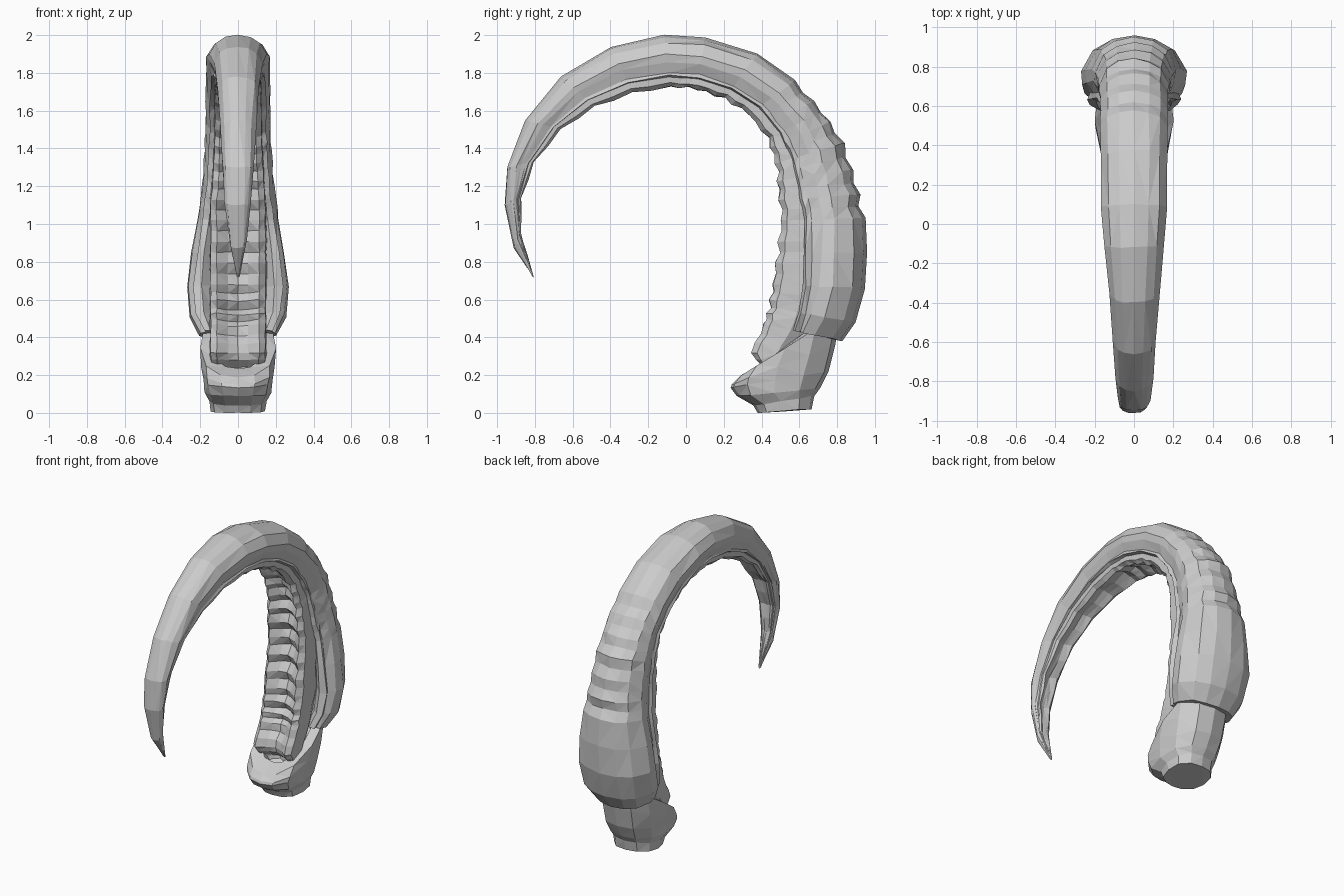
import bpy, bmesh, random
from mathutils import Vector

if "Cube" in bpy.data.objects:
    bpy.data.objects.remove(bpy.data.objects["Cube"])

random.seed(4)

# Claw stations: outer y, outer z, inner y, inner z, half width
CLAW = [
    (.83, .38, .41, .47, .205), (.90, .48, .43, .56, .255), (.95, .66, .46, .68, .27),
    (.955, .85, .475, .85, .245), (.95, 1.03, .50, 1.02, .215), (.91, 1.22, .48, 1.18, .19),
    (.84, 1.43, .47, 1.32, .177), (.73, 1.60, .43, 1.45, .17), (.58, 1.76, .33, 1.58, .17),
    (.38, 1.90, .20, 1.66, .168), (.10, 1.985, .06, 1.71, .165), (-.12, 2.0, -.08, 1.72, .15),
    (-.40, 1.94, -.28, 1.69, .128), (-.66, 1.78, -.48, 1.62, .11), (-.85, 1.55, -.66, 1.50, .095),
    (-.95, 1.30, -.80, 1.33, .082), (-.96, 1.10, -.87, 1.14, .07), (-.91, .87, -.875, .96, .045),
    (-.808, .718, -.81, .725, .004)]
# The sole starts lower, inside the base cup
SOLE = [(.70, .17, .42, .21, .19), (.76, .30, .34, .32, .20)] + CLAW


def lerp(a, b, t):
    return tuple(p + (q - p) * t for p, q in zip(a, b))


def resample(stations, steps):
    out = []
    for i in range(len(stations) - 1):
        n = steps(i)
        out += [(i + k / n, lerp(stations[i], stations[i + 1], k / n)) for k in range(n)]
    return out + [(len(stations) - 1, stations[-1])]


def ring(st, half):
    """half: (u, x) points from the outer centre to the inner centre; u=0 inner, 1 outer."""
    oy, oz, iy, iz, w = st
    full = half + [(u, -x) for u, x in reversed(half[1:-1])]
    return [Vector((x, iy + (oy - iy) * u, iz + (oz - iz) * u)) for u, x in full]


def loft(name, rings, jitter=0.0):
    bm = bmesh.new()
    rows = []
    for r in rings:
        row = []
        for p in r:
            j = Vector([random.uniform(-jitter, jitter) for _ in range(3)])
            row.append(bm.verts.new(p + j))
        rows.append(row)
    n = len(rows[0])
    for a, b in zip(rows, rows[1:]):
        for i in range(n):
            bm.faces.new((a[i], a[(i + 1) % n], b[(i + 1) % n], b[i]))
    bm.faces.new(rows[0])
    bm.faces.new(rows[-1])
    bmesh.ops.triangulate(bm, faces=bm.faces[:])
    bmesh.ops.recalc_face_normals(bm, faces=bm.faces[:])
    mesh = bpy.data.meshes.new(name)
    bm.to_mesh(mesh)
    bm.free()
    obj = bpy.data.objects.new(name, mesh)
    bpy.context.collection.objects.link(obj)
    return obj


# Hard outer sheath, with transverse notches on its rising back
rings = []
for k, (t, st) in enumerate(resample(CLAW, lambda i: 3 if 4 <= i <= 7 else 1)):
    w = st[4]
    f = max(.24, .40 - .022 * t)
    notch = .05 if 4 < t < 8 and k % 2 else 0
    rings.append(ring(st, [
        (1 - notch, 0), (.96 - notch, .45 * w), (.86 - notch * .6, .78 * w),
        (.64, w), (.50, .97 * w), (f + .06, .84 * w), (f, .88 * w), (f - .03, .72 * w),
        (f + .08, .5 * w), (f + .08, 0)]))
loft("claw_sheath", rings, .004)

# Wrinkled sole along the inside of the curve
rings = []
for k, (t, st) in enumerate(resample(SOLE, lambda i: 2 if i > 12 else 3)):
    s = min(.15, .75 * st[4])
    fold = random.uniform(.02, .07) if k % 2 else 0
    groove = .14 if t < 9 else .09
    rings.append(ring(st, [
        (.65, 0), (.6, .6 * s), (.34, s), (.08 + fold * .4, .97 * s),
        (fold * .7, .75 * s), (groove * .7 + fold, .35 * s), (groove + fold * 1.3, 0)]))
loft("claw_sole", rings, .003)

# Knuckle base: stub, flared cup and recessed inside
BASE = [
    (.665, .02, .38, .0, .145), (.68, .09, .36, .04, .15), (.71, .13, .27, .09, .175),
    (.755, .22, .235, .135, .185), (.79, .36, .24, .15, .195), (.82, .53, .28, .19, .20),
    (.74, .51, .37, .235, .14), (.72, .40, .42, .19, .11)]
rings = []
for st in BASE:
    w = st[4]
    rings.append(ring(st, [(1, 0), (.95, .55 * w), (.75, .92 * w), (.45, w),
                           (.17, .85 * w), (.03, .45 * w), (0, 0)]))
loft("knuckle_base", rings, .003)

# Rest exactly on the ground
for o in bpy.data.objects:
    for v in o.data.vertices:
        v.co.z = max(v.co.z, 0)
